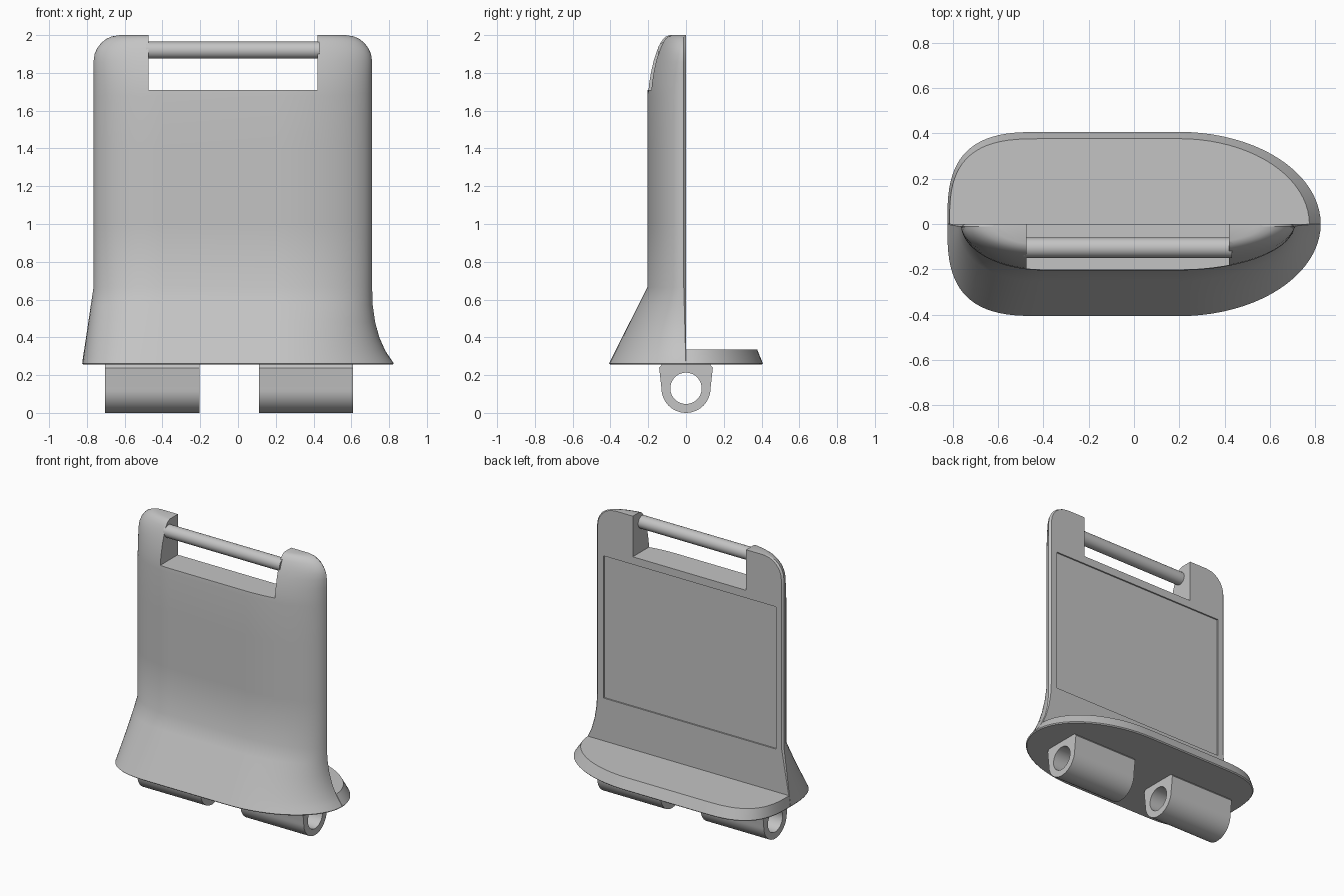
import bpy, bmesh, math

cube = bpy.data.objects.get("Cube")
if cube:
    bpy.data.objects.remove(cube, do_unlink=True)

grey = bpy.data.materials.new("plain grey")
grey.use_nodes = True
colour = (0.55, 0.55, 0.55, 1)
grey.diffuse_color = colour
grey.node_tree.nodes["Principled BSDF"].inputs["Base Color"].default_value = colour


def make(name, bm, smooth=True):
    """Turn a bmesh into a named, shaded object."""
    bmesh.ops.recalc_face_normals(bm, faces=bm.faces)
    mesh = bpy.data.meshes.new(name)
    bm.to_mesh(mesh)
    bm.free()
    obj = bpy.data.objects.new(name, mesh)
    bpy.context.collection.objects.link(obj)
    mesh.materials.append(grey)
    bpy.ops.object.select_all(action='DESELECT')
    obj.select_set(True)
    bpy.context.view_layer.objects.active = obj
    if smooth:
        bpy.ops.object.shade_smooth_by_angle(angle=math.radians(28))
    return obj


def loft(name, rings):
    """Skin closed rings of equal length and cap both ends."""
    bm = bmesh.new()
    rows = [[bm.verts.new(p) for p in ring] for ring in rings]
    n = len(rows[0])
    for a, b in zip(rows, rows[1:]):
        for i in range(n):
            j = (i + 1) % n
            bm.faces.new((a[i], a[j], b[j], b[i]))
    bm.faces.new(rows[0])
    bm.faces.new(rows[-1])
    return make(name, bm)


def box(name, x0, x1, y0, y1, z0, z1):
    bm = bmesh.new()
    bmesh.ops.create_cube(bm, size=1)
    for v in bm.verts:
        v.co = ((x0, x1)[v.co.x > 0], (y0, y1)[v.co.y > 0], (z0, z1)[v.co.z > 0])
    return make(name, bm, False)


def cut(obj, cutter):
    """Subtract the cutter and discard it."""
    mod = obj.modifiers.new("cut", 'BOOLEAN')
    mod.operation, mod.solver, mod.object = 'DIFFERENCE', 'EXACT', cutter
    bpy.context.view_layer.objects.active = obj
    bpy.ops.object.modifier_apply(modifier=mod.name)
    bpy.data.objects.remove(cutter, do_unlink=True)


def half_section(z, left, right, depth, power, lip=0.001, side=-1, steps=20):
    """Half outline: tight left corner, straight middle, long right sweep."""
    pts = []
    for i in range(steps + 1):
        a = math.pi / 2 * i / steps
        pts.append((-0.4 - (left - 0.4) * math.cos(a) ** (2 / power),
                    depth * math.sin(a) ** (2 / power)))
    for i in range(steps + 1):
        a = math.pi / 2 * (1 - i / steps)
        pts.append((0.2 + (right - 0.2) * math.cos(a), depth * math.sin(a)))
    ring = [(x, side * max(y, lip), z) for x, y in pts]
    return [(lip - left, 0, z)] + ring + [(right - lip, 0, z)]


# Body: flared skirt
rings = [half_section(0.255, 0.82, 0.82, 0.4, 3),
         half_section(0.262, 0.825, 0.825, 0.407, 3)]
for z, right in ((0.30, 0.797), (0.335, 0.777), (0.40, 0.748),
                 (0.48, 0.726), (0.57, 0.713), (0.665, 0.71)):
    t = (z - 0.262) / (0.665 - 0.262)
    rings.append(half_section(z, 0.825 - 0.06 * t, right, 0.407 - 0.202 * t,
                              3 - t, 0.001 + 0.011 * t))
# Body: upright slab with a rounded crown
for z, depth in ((1.0, 0.205), (1.4, 0.205), (1.68, 0.205), (1.74, 0.2),
                 (1.80, 0.19), (1.86, 0.176), (1.90, 0.163), (1.93, 0.152),
                 (1.96, 0.138), (1.98, 0.125), (1.993, 0.11), (2.0, 0.092)):
    rise = max(0, (z - 1.86) / 0.14)
    inset = 0.14 * (1 - math.sqrt(max(0, 1 - rise * rise)))
    rings.append(half_section(z, 0.765 - inset, 0.71 - inset, depth, 2, 0.012))
body = loft("body", rings)
cut(body, box("slot_cutter", -0.475, 0.42, -0.5, 0.5, 1.71, 2.2))
cut(body, box("panel_cutter", -0.71, 0.65, -0.01, 0.5, 0.64, 1.655))
bpy.ops.object.shade_smooth_by_angle(angle=math.radians(28))

# Rear shelf of the foot
loft("rear_shelf", [half_section(0.255, 0.82, 0.82, 0.4, 3, side=1),
                    half_section(0.262, 0.825, 0.825, 0.407, 3, side=1),
                    half_section(0.335, 0.815, 0.775, 0.377, 3, side=1)])

# Grab bar across the slot
bm = bmesh.new()
bmesh.ops.create_cone(bm, cap_ends=True, segments=32, radius1=0.045,
                      radius2=0.045, depth=0.92)
for v in bm.verts:
    x, y, z = v.co
    v.co = (z - 0.0275, x - 0.105, y + 1.92)
make("grab_bar", bm)


# Hinge knuckles: tapered lugs with a round through hole
def knuckle(name, x0, x1, n=48, radius=0.13, hole=0.083):
    bm = bmesh.new()
    top = 0.257
    loops = []
    for x in (x0, x1):
        outer, inner = [], []
        for i in range(n):
            a = 2 * math.pi * i / n
            c, s = math.cos(a), math.sin(a)
            inner.append(bm.verts.new((x, hole * c, radius + hole * s)))
            if s <= 0.08:
                y, z = radius * c, radius + radius * s
            else:
                # straight flanks widening up to the flat top
                k = min((top - radius) / s, 0.13 / max(abs(c) - 0.11 * s, 1e-6))
                y, z = k * c, radius + k * s
            outer.append(bm.verts.new((x, y, z)))
        loops.append((outer, inner))
    (o0, i0), (o1, i1) = loops
    for a, b in ((o0, o1), (i1, i0), (i0, o0), (o1, i1)):
        for i in range(n):
            j = (i + 1) % n
            bm.faces.new((a[i], a[j], b[j], b[i]))
    make(name, bm)


knuckle("right_hinge_knuckle", -0.705, -0.205)
knuckle("left_hinge_knuckle", 0.11, 0.61)
